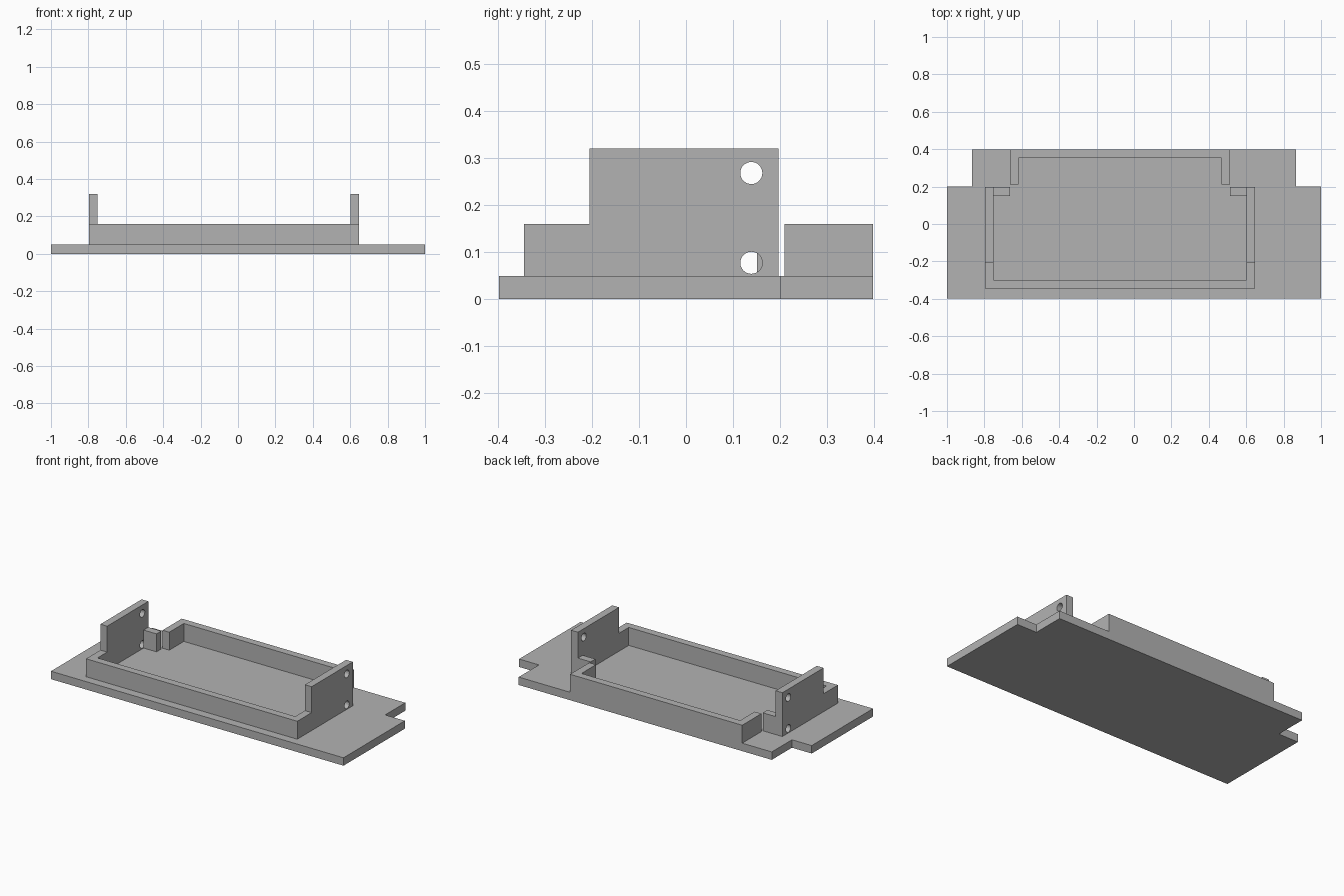
import bpy, bmesh, math
from mathutils import Vector

cube = bpy.data.objects.get("Cube")
if cube:
    bpy.data.objects.remove(cube, do_unlink=True)

grey = bpy.data.materials.new("plain grey")
grey.use_nodes = True
colour = (0.45, 0.45, 0.45, 1)
grey.diffuse_color = colour
grey.node_tree.nodes["Principled BSDF"].inputs["Base Color"].default_value = colour


def prism(name, points, sweep):
    """Extrude a flat outline of 3D points along the sweep vector."""
    bm = bmesh.new()
    face = bm.faces.new([bm.verts.new(p) for p in points])
    grown = bmesh.ops.extrude_face_region(bm, geom=[face])["geom"]
    bmesh.ops.translate(bm, vec=Vector(sweep),
                        verts=[v for v in grown if isinstance(v, bmesh.types.BMVert)])
    bmesh.ops.recalc_face_normals(bm, faces=bm.faces)
    mesh = bpy.data.meshes.new(name)
    bm.to_mesh(mesh)
    bm.free()
    mesh.materials.append(grey)
    obj = bpy.data.objects.new(name, mesh)
    bpy.context.collection.objects.link(obj)
    return obj


def upright(name, outline, z0, z1):
    return prism(name, [(x, y, z0) for x, y in outline], (0, 0, z1 - z0))


def box(name, x0, x1, y0, y1, z0, z1):
    return upright(name, [(x0, y0), (x1, y0), (x1, y1), (x0, y1)], z0, z1)


FLOOR, RIM, TOP = 0.049, 0.16, 0.32
FRONT, BACK, SIDE_END, REAR_START = -0.345, 0.398, 0.197, 0.21
WALL = 0.046
RIGHT, LEFT = -0.797, 0.647          # outer faces of the main tray
REAR_RIGHT, REAR_LEFT = -0.663, 0.514  # outer faces of the rear tray

# Base plate with both back corners notched
half = [(1, -BACK), (1, 0.201), (0.865, 0.201), (0.865, BACK)]
upright("base_plate", half + [(-x, y) for x, y in reversed(half)], 0, FLOOR)

# Low front wall between the side walls
box("front_wall", RIGHT + WALL, LEFT - WALL, FRONT, FRONT + WALL, FLOOR, RIM)

# Stepped side walls, each drilled with two round holes
step = [(FRONT, FLOOR), (SIDE_END, FLOOR), (SIDE_END, TOP),
        (-0.205, TOP), (-0.205, RIM), (FRONT, RIM)]
for side, x0 in (("right", RIGHT), ("left", LEFT - WALL)):
    wall = prism(side + "_side_wall", [(x0, y, z) for y, z in step], (WALL, 0, 0))
    for label, z in (("lower", 0.077), ("upper", 0.268)):
        ring = [math.tau * i / 32 for i in range(32)]
        drill = prism(f"{side}_{label}_hole_cutter",
                      [(x0 - WALL, 0.139 + 0.0235 * math.cos(a), z + 0.0235 * math.sin(a))
                       for a in ring], (3 * WALL, 0, 0))
        drill.hide_render = True
        drill.hide_viewport = True
        cut = wall.modifiers.new(label + " hole", "BOOLEAN")
        cut.operation = "DIFFERENCE"
        cut.solver = "EXACT"
        cut.object = drill

# Short inward returns at the back of the side walls
box("right_return", RIGHT + WALL, REAR_RIGHT, SIDE_END - WALL, SIDE_END, FLOOR, RIM)
box("left_return", REAR_LEFT, LEFT - WALL, SIDE_END - WALL, SIDE_END, FLOOR, RIM)

# U-shaped rear wall, separated from the returns by a narrow gap
upright("rear_wall", [
    (REAR_RIGHT, REAR_START), (REAR_RIGHT, BACK), (REAR_LEFT, BACK), (REAR_LEFT, REAR_START),
    (REAR_LEFT - WALL, REAR_START), (REAR_LEFT - WALL, BACK - WALL),
    (REAR_RIGHT + WALL, BACK - WALL), (REAR_RIGHT + WALL, REAR_START)], FLOOR, RIM)
